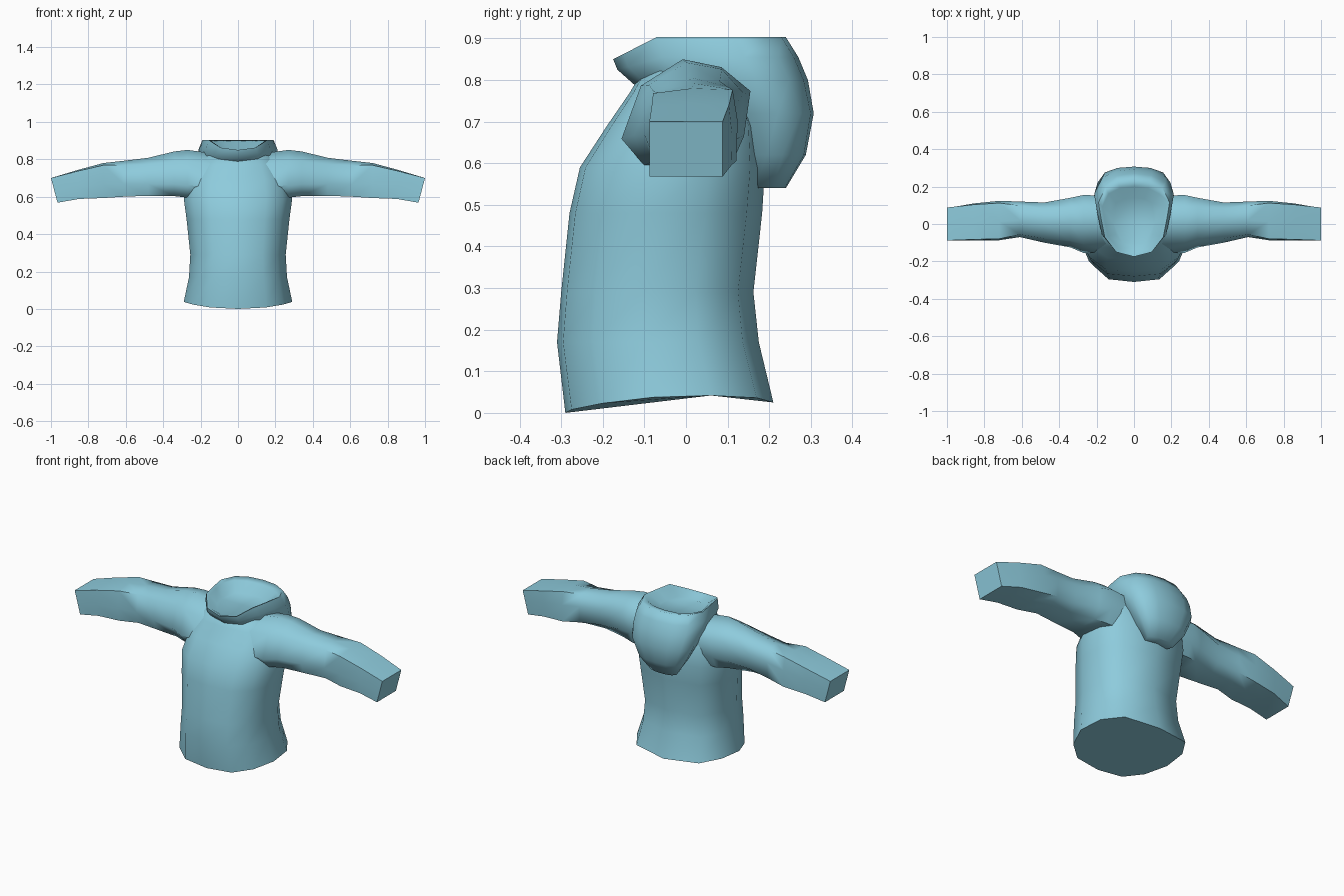
import bpy, bmesh, math

cube = bpy.data.objects.get("Cube")
if cube:
    bpy.data.objects.remove(cube, do_unlink=True)

fabric = bpy.data.materials.new("light blue fabric")
fabric.use_nodes = True
fabric.diffuse_color = (0.27, 0.60, 0.72, 1)
fabric.node_tree.nodes["Principled BSDF"].inputs["Base Color"].default_value = fabric.diffuse_color


def mix(a, b, t):
    return a + (b - a) * t


def loft(name, rings, angle=60):
    """Skin a list of equal-length rings and close both ends."""
    bm = bmesh.new()
    rows = [[bm.verts.new(p) for p in ring] for ring in rings]
    n = len(rows[0])
    for low, high in zip(rows, rows[1:]):
        for i in range(n):
            j = (i + 1) % n
            bm.faces.new((low[i], low[j], high[j], high[i]))
    bm.faces.new(rows[0][::-1])
    bm.faces.new(rows[-1])
    bmesh.ops.recalc_face_normals(bm, faces=bm.faces)
    mesh = bpy.data.meshes.new(name)
    bm.to_mesh(mesh)
    bm.free()
    mesh.materials.append(fabric)
    obj = bpy.data.objects.new(name, mesh)
    bpy.context.collection.objects.link(obj)
    bpy.ops.object.select_all(action='DESELECT')
    obj.select_set(True)
    bpy.context.view_layer.objects.active = obj
    bpy.ops.object.shade_smooth_by_angle(angle=math.radians(angle))
    return obj


def mirrored(half):
    """Complete a half outline that starts and ends on the centre line."""
    return half + [(-x, y) for x, y in half[-2:0:-1]]


# Torso: one body outline scaled to each height (z, half width, front y, back y)
body = mirrored([(0, -1), (.52, -.94), (.83, -.64), (1, -.16), (.95, .4), (.7, .84), (0, 1)])
levels = [(.17, .262, -.31, .175), (.29, .255, -.30, .162), (.48, .275, -.28, .183),
          (.59, .29, -.255, .19), (.69, .275, -.19, .18), (.77, .235, -.135, .155),
          (.83, .17, -.10, .12)]


def body_ring(hw, front, back, height):
    return [(x * hw, mix(front, back, (y + 1) / 2), height(x, y)) for x, y in body]


# The hem dips at the front and rises at the sides
hem = body_ring(.29, -.29, .21, lambda x, y: .0125 * (1 + y) + .027 * abs(x) ** 2)
loft("torso", [hem] + [body_ring(hw, f, b, lambda x, y, z=z: z) for z, hw, f, b in levels])

# Sleeves: round at the shoulder, square at the cuff
# (x, lean, front y, back y, bottom z, top z, squareness)
arm_round = [(-1, -.5), (-.7, .5), (-.05, 1), (.55, .85), (1, .4), (.9, -.45), (.7, -1), (-.65, -1)]
arm_square = [(-1, -.1), (-1, 1), (-.05, 1), (1, 1), (1, .1), (1, -1), (0, -1), (-1, -1)]
stations = [(.12, 0, -.15, .15, .60, .83, 0), (.27, 0, -.155, .155, .595, .85, 0),
            (.34, 0, -.125, .14, .603, .842, .1), (.48, 0, -.10, .115, .605, .808, .3),
            (.61, 0, -.07, .12, .60, .792, .5), (.72, 0, -.087, .124, .593, .78, .75),
            (.86, .01, -.087, .11, .588, .742, .85), (1, .035, -.088, .088, .568, .70, 1)]
for side, label in ((1, "left_sleeve"), (-1, "right_sleeve")):
    rings = []
    for x, lean, front, back, low, top, sq in stations:
        ring = []
        for (ry, rz), (sy, sz) in zip(arm_round, arm_square):
            u, v = (mix(ry, sy, sq) + 1) / 2, (mix(rz, sz, sq) + 1) / 2
            ring.append((side * (x - lean * (1 - v)), mix(front, back, u), mix(low, top, v)))
        rings.append(ring)
    loft(label, rings)

# Hood: hanging pouch behind, pointed collar in front, hollow on top
# (front z, back z, half width, front y, back y)
cowl = mirrored([(0, -1), (.5, -.88), (.82, -.5), (.93, 0), (1, .4), (.8, .78), (.45, .95), (0, 1)])
slices = [(.54, .54, .085, .14, .24), (.62, .62, .145, .10, .288), (.72, .72, .195, .02, .307),
          (.785, .80, .21, -.12, .293), (.825, .855, .21, -.165, .27), (.85, .903, .19, -.175, .24),
          (.845, .895, .17, -.155, .20), (.825, .85, .12, -.12, .14)]
hood = []
for fz, bz, hw, front, back in slices:
    hood.append([(x * hw, mix(front, back, (y + 1) / 2), mix(fz, bz, min(1, (y + 1) / .5)))
                 for x, y in cowl])
loft("hood", hood, 70)
